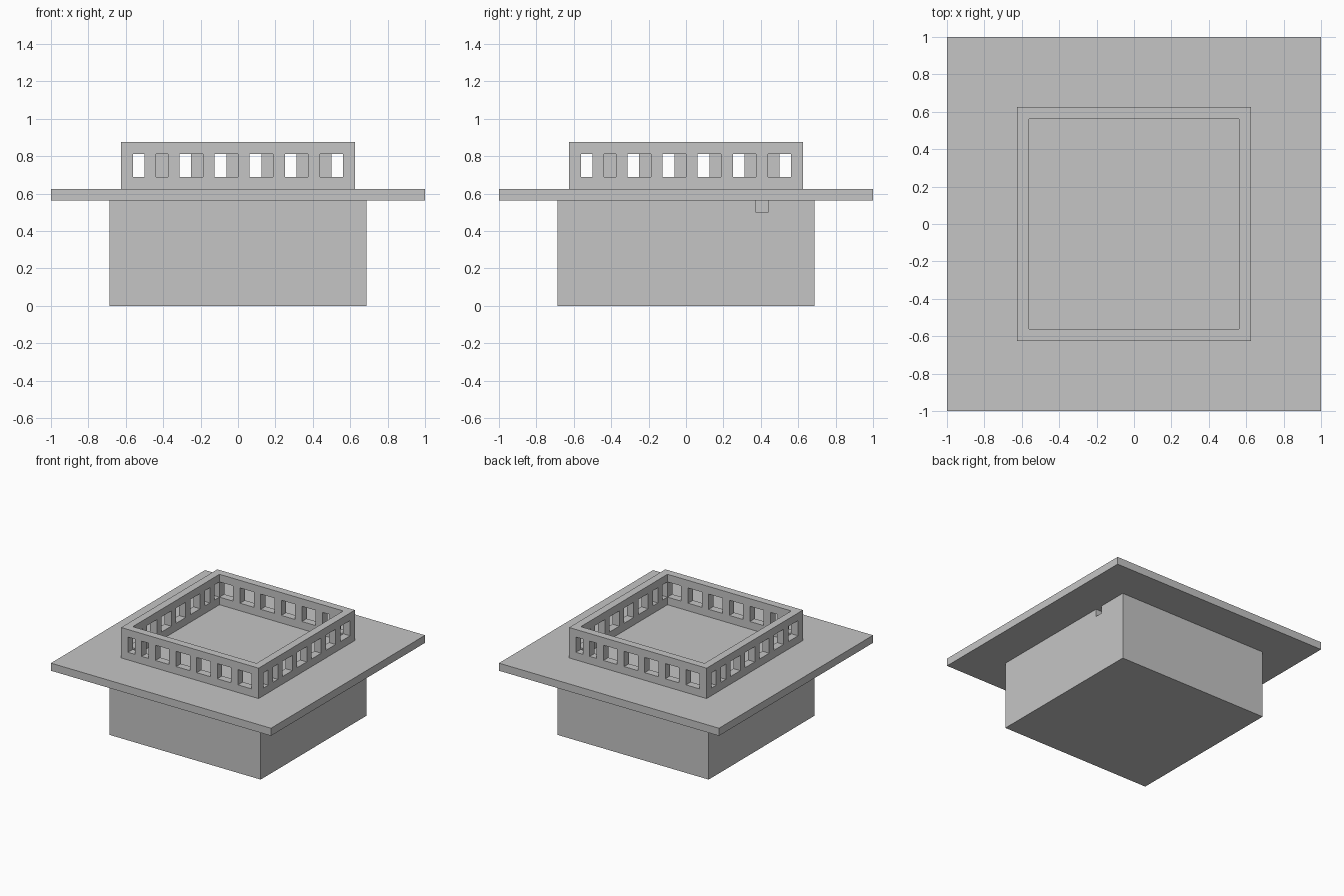
import bpy
import bmesh
from mathutils import Matrix, Vector

cube = bpy.data.objects.get("Cube")
if cube:
    bpy.data.objects.remove(cube, do_unlink=True)

U = 1 / 16  # building module

stone = bpy.data.materials.new("grey_stone")
stone.use_nodes = True
GREY = (0.56, 0.56, 0.56, 1)
stone.diffuse_color = GREY
stone.node_tree.nodes["Principled BSDF"].inputs["Base Color"].default_value = GREY


def add_object(name, bm):
    mesh = bpy.data.meshes.new(name)
    bm.to_mesh(mesh)
    bm.free()
    mesh.materials.append(stone)
    obj = bpy.data.objects.new(name, mesh)
    bpy.context.collection.objects.link(obj)
    return obj


def box(name, low, high):
    """Box between two corners given in modules."""
    low, high = Vector(low) * U, Vector(high) * U
    bm = bmesh.new()
    bmesh.ops.create_cube(bm, size=1, matrix=Matrix.Translation((low + high) / 2)
                          @ Matrix.Diagonal((*(high - low), 1)))
    return add_object(name, bm)


# Solid base with a small notch under the slab on the +x side
base = box("base_block", (-11, -11, 0), (11, 11, 9))
cutter = box("notch_cutter", (10, 6, 8), (12, 7, 10))
cutter.hide_render = True
cutter.hide_set(True)
notch = base.modifiers.new("notch", 'BOOLEAN')
notch.operation = 'DIFFERENCE'
notch.solver = 'EXACT'
notch.object = cutter

# Overhanging roof slab
box("roof_slab", (-16, -16, 9), (16, 16, 10))

# Parapet: a ring of modules, with the same row of openings turned onto each side
HALF, HEIGHT = 10, 4
OPENINGS = {-9, -7, -5, -4, -2, -1, 1, 2, 4, 5, 7, 8}


def is_solid(i, j, k):
    inside = -HALF <= i < HALF and -HALF <= j < HALF and 0 <= k < HEIGHT
    if not inside:
        return False
    sides = {(j, -HALF): i, (i, HALF - 1): j, (j, HALF - 1): -i - 1, (i, -HALF): -j - 1}
    along = [t for (row, edge), t in sides.items() if row == edge]
    if not along:
        return False
    return k in (0, HEIGHT - 1) or along[0] not in OPENINGS


# Unit square facing +x, turned to each of the six directions
square = [Vector((0.5, y, z)) for y, z in ((-0.5, -0.5), (0.5, -0.5), (0.5, 0.5), (-0.5, 0.5))]
turns = [Matrix.Rotation(a * 1.5707963, 3, 'Z') for a in range(4)]
turns += [Matrix.Rotation(a * 1.5707963, 3, 'Y') for a in (1, -1)]

bm = bmesh.new()
span = range(-HALF, HALF)
for i in span:
    for j in span:
        for k in range(HEIGHT):
            if not is_solid(i, j, k):
                continue
            centre = Vector((i + 0.5, j + 0.5, k + 0.5 + 10))
            for turn in turns:
                d = [round(c) for c in turn @ Vector((1, 0, 0))]
                if not is_solid(i + d[0], j + d[1], k + d[2]):
                    bm.faces.new([bm.verts.new((centre + turn @ p) * U) for p in square])
bmesh.ops.remove_doubles(bm, verts=bm.verts, dist=U / 100)
add_object("parapet", bm)
